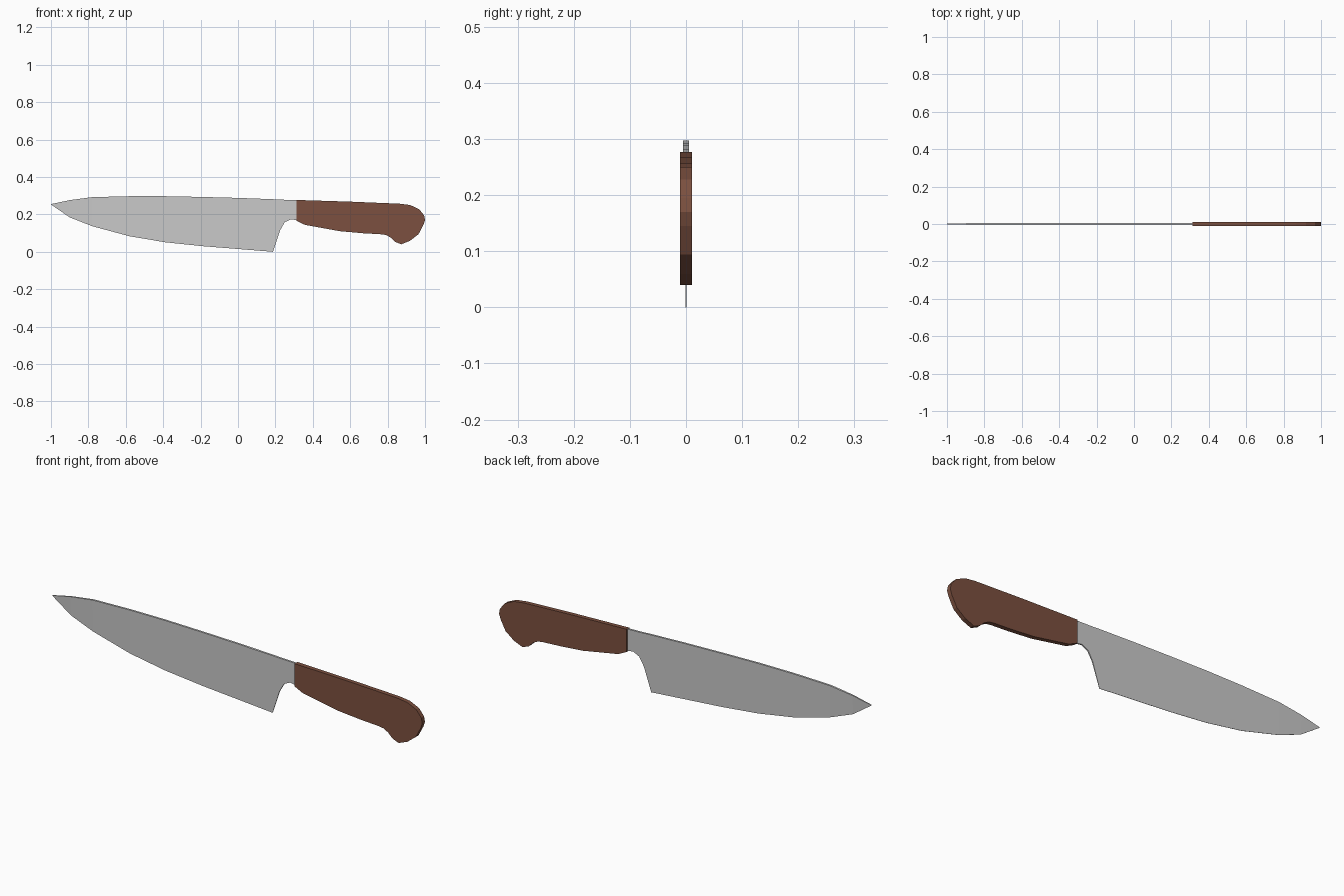
import bpy, bmesh

if "Cube" in bpy.data.objects:
    bpy.data.objects.remove(bpy.data.objects["Cube"])


def finish(bm, name, color=None):
    bmesh.ops.recalc_face_normals(bm, faces=bm.faces)
    mesh = bpy.data.meshes.new(name)
    bm.to_mesh(mesh)
    bm.free()
    obj = bpy.data.objects.new(name, mesh)
    bpy.context.collection.objects.link(obj)
    if color:
        mat = bpy.data.materials.new(name + "_material")
        mat.diffuse_color = color
        mat.use_nodes = True
        mat.node_tree.nodes["Principled BSDF"].inputs["Base Color"].default_value = mat.diffuse_color
        mesh.materials.append(mat)
    return obj


# Blade: wedge section lofted through stations (x, bottom z, top z, spine half width)
stations = [
    (-1.0, .253, .255, .002), (-.90, .184, .276, .004), (-.78, .137, .292, .005),
    (-.58, .083, .297, .005), (-.39, .051, .297, .005), (-.19, .030, .293, .005),
    (.00, .015, .288, .005), (.187, .000, .281, .005), (.225, .115, .279, .005),
    (.25, .158, .278, .005), (.283, .174, .277, .005), (.318, .168, .276, .005),
]
EDGE = .0006
bm = bmesh.new()
rings = []
for x, low, high, spine in stations:
    # past the heel the underside is part way up the wedge
    w = EDGE if x < .19 else EDGE + (spine - EDGE) * low / high
    ring = [(x, -w, low), (x, w, low), (x, spine, high), (x, -spine, high)]
    rings.append([bm.verts.new(p) for p in ring])
for a, b in zip(rings, rings[1:]):
    for i in range(4):
        j = (i + 1) % 4
        bm.faces.new((a[i], a[j], b[j], b[i]))
bm.faces.new(rings[0])
bm.faces.new(rings[-1])
finish(bm, "blade")

# Handle: flat side profile extruded to thickness
HALF = .0105
profile = [
    (.313, .277), (.313, .166), (.358, .144), (.545, .110), (.67, .099), (.76, .094),
    (.79, .090), (.815, .077), (.84, .053), (.873, .040), (.92, .059), (.965, .094),
    (.992, .145), (1.0, .170), (.995, .195), (.968, .228), (.92, .250), (.865, .257),
    (.60, .268),
]
bm = bmesh.new()
side = bm.faces.new([bm.verts.new((x, -HALF, z)) for x, z in profile])
out = bmesh.ops.extrude_face_region(bm, geom=[side], use_keep_orig=True)
for v in out["geom"]:
    if isinstance(v, bmesh.types.BMVert):
        v.co.y = HALF
finish(bm, "handle", (.2, .08, .05, 1))
